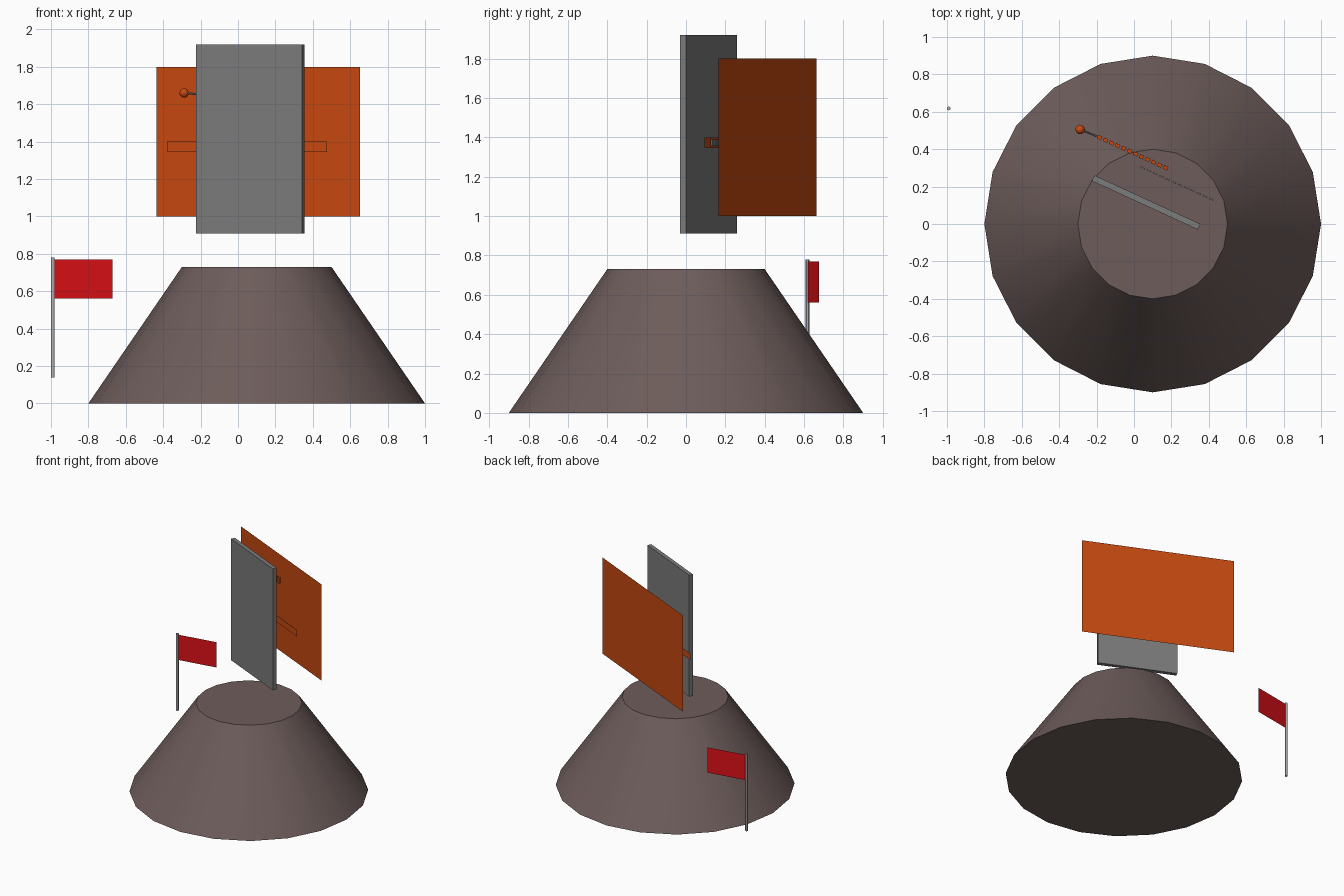
import bpy
import bmesh
from math import atan2
from mathutils import Matrix, Vector

cube = bpy.data.objects.get("Cube")
if cube:
    bpy.data.objects.remove(cube, do_unlink=True)


def material(name, rgb):
    mat = bpy.data.materials.new(name)
    mat.use_nodes = True
    mat.diffuse_color = (*rgb, 1)
    mat.node_tree.nodes["Principled BSDF"].inputs["Base Color"].default_value = (*rgb, 1)
    return mat


EARTH = material("earth brown", (0.152, 0.108, 0.103))
GREY = material("slab grey", (0.2, 0.2, 0.2))
ORANGE = material("burnt orange", (0.57, 0.066, 0.005))
RED = material("flag red", (0.72, 0.005, 0.008))
STEEL = material("pole grey", (0.42, 0.42, 0.42))


def finish(name, bm, mat, smooth=False):
    mesh = bpy.data.meshes.new(name)
    bm.to_mesh(mesh)
    bm.free()
    obj = bpy.data.objects.new(name, mesh)
    bpy.context.collection.objects.link(obj)
    mesh.materials.append(mat)
    if smooth:
        bpy.ops.object.select_all(action='DESELECT')
        obj.select_set(True)
        bpy.context.view_layer.objects.active = obj
        bpy.ops.object.shade_smooth_by_angle()
    return obj


def sheet(name, start, end, z0, z1, mat):
    """Upright flat panel between two plan points."""
    bm = bmesh.new()
    corners = [(*start, z0), (*end, z0), (*end, z1), (*start, z1)]
    bm.faces.new([bm.verts.new(c) for c in corners])
    return finish(name, bm, mat)


def blocks(name, start, end, z0, z1, thick, count, mat, fill=0.7):
    """Row of evenly spaced upright boxes between two plan points."""
    a, b = Vector(start), Vector(end)
    step = (b - a) / count
    turn = Matrix.Rotation(atan2(step.y, step.x), 4, 'Z')
    size = Matrix.Diagonal((step.length * fill, thick, z1 - z0, 1))
    bm = bmesh.new()
    for i in range(count):
        p = a + step * (i + 0.5)
        place = Matrix.Translation((p.x, p.y, (z0 + z1) / 2))
        bmesh.ops.create_cube(bm, size=1, matrix=place @ turn @ size)
    return finish(name, bm, mat)


def rod(name, start, end, r0, r1, sides, mat):
    """Capped cylinder or cone between two points."""
    a, b = Vector(start), Vector(end)
    turn = Vector((0, 0, 1)).rotation_difference(b - a).to_matrix().to_4x4()
    bm = bmesh.new()
    bmesh.ops.create_cone(bm, cap_ends=True, segments=sides, radius1=r0, radius2=r1,
                          depth=(b - a).length,
                          matrix=Matrix.Translation((a + b) / 2) @ turn)
    return finish(name, bm, mat, smooth=True)


# Truncated mound
rod("mound", (0.1, 0, 0), (0.1, 0, 0.73), 0.9, 0.4, 20, EARTH)

# Floating slab with the large panel and narrow strip behind it
blocks("slab", (-0.218, 0.245), (0.348, -0.015), 0.91, 1.92, 0.033, 1, GREY, fill=1)
sheet("back_panel", (-0.435, 0.663), (0.652, 0.165), 1.0, 1.8, ORANGE)
sheet("strip", (-0.38, 0.485), (0.475, 0.095), 1.345, 1.4, ORANGE)

# Rows of small blocks between the slab and the panel
blocks("strip_marks", (0.03, 0.307), (0.43, 0.125), 1.355, 1.39, 0.008, 12, GREY)
blocks("upper_marks", (-0.2, 0.47), (0.185, 0.293), 1.632, 1.675, 0.02, 12, ORANGE)

# Ball on a short stem
rod("stem", (-0.285, 0.505, 1.66), (-0.2, 0.47, 1.652), 0.006, 0.006, 8, GREY)
ball = bmesh.new()
bmesh.ops.create_uvsphere(ball, u_segments=16, v_segments=10, radius=0.025,
                          matrix=Matrix.Translation((-0.288, 0.505, 1.66)))
finish("ball", ball, ORANGE, smooth=True)

# Flag and its pole
rod("flag_pole", (-0.99, 0.618, 0.14), (-0.99, 0.618, 0.78), 0.01, 0.01, 12, STEEL)
sheet("flag", (-0.982, 0.62), (-0.67, 0.675), 0.56, 0.77, RED)
